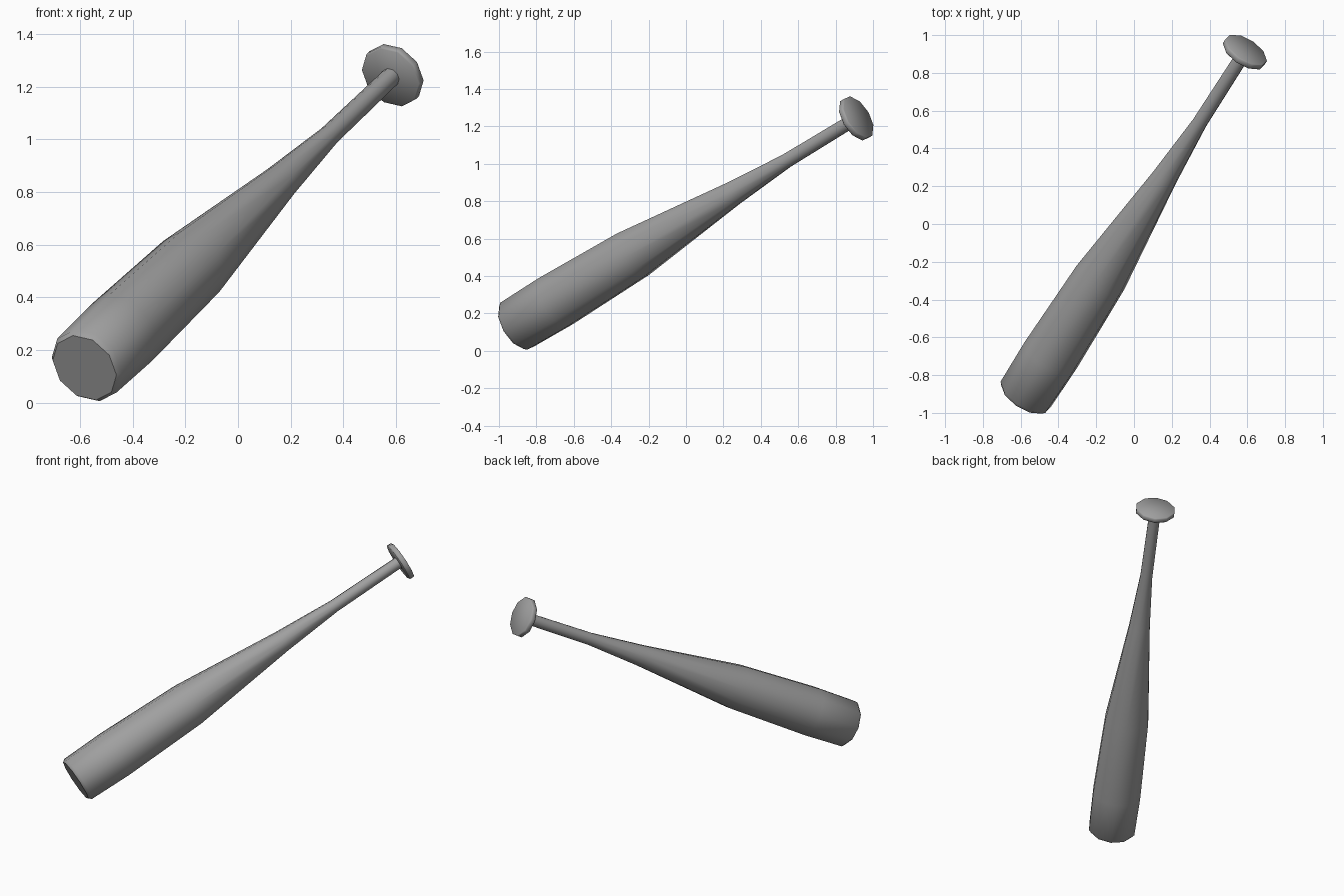
import bpy, bmesh, math
from mathutils import Vector, Matrix

cube = bpy.data.objects.get("Cube")
if cube:
    bpy.data.objects.remove(cube, do_unlink=True)

SIDES = 10
tip = Vector((-0.582, -0.915, 0.133))
knob_centre = Vector((0.587, 0.91, 1.243))
length = (knob_centre - tip).length

# Frame of the bat: local z runs along the axis, local x through a corner
axis = (knob_centre - tip).normalized()
corner = Vector((-0.040, -0.042, 0.112))
corner = (corner - axis * corner.dot(axis)).normalized()
side = axis.cross(corner)
frame = Matrix.Translation(tip) @ Matrix((corner, side, axis)).transposed().to_4x4()

grey = bpy.data.materials.new("mid_grey")
grey.use_nodes = True
colour = (0.35, 0.35, 0.35, 1)
grey.diffuse_color = colour
shader = next(n for n in grey.node_tree.nodes if n.type == "BSDF_PRINCIPLED")
shader.inputs["Base Color"].default_value = colour


def turned(name, profile):
    """Closed turned solid from (height, radius) pairs along the axis."""
    bm = bmesh.new()
    rings = []
    for z, r in profile:
        angles = [math.tau * i / SIDES for i in range(SIDES)]
        rings.append([bm.verts.new((r * math.cos(a), r * math.sin(a), z)) for a in angles])
    for low, high in zip(rings, rings[1:]):
        for i in range(SIDES):
            j = (i + 1) % SIDES
            bm.faces.new((low[i], low[j], high[j], high[i]))
    bm.faces.new(rings[0][::-1])
    bm.faces.new(rings[-1])
    bm.transform(frame)
    mesh = bpy.data.meshes.new(name)
    bm.to_mesh(mesh)
    bm.free()
    mesh.materials.append(grey)
    obj = bpy.data.objects.new(name, mesh)
    bpy.context.collection.objects.link(obj)
    bpy.ops.object.select_all(action="DESELECT")
    obj.select_set(True)
    bpy.context.view_layer.objects.active = obj
    bpy.ops.object.shade_smooth_by_angle(angle=math.radians(50))
    return obj


# Barrel tapering into the handle
turned("barrel_and_handle", [
    (0, 0.138), (0.018, 0.152), (0.12 * length, 0.158), (0.346 * length, 0.144),
    (0.637 * length, 0.069), (0.795 * length, 0.040), (length - 0.01, 0.037)])

# Flat knob with a softened rim
half, radius, soft = 0.017, 0.127, 0.005
turned("end_knob", [
    (length - half, radius - soft), (length - half + soft, radius),
    (length + half - soft, radius), (length + half, radius - soft)])
